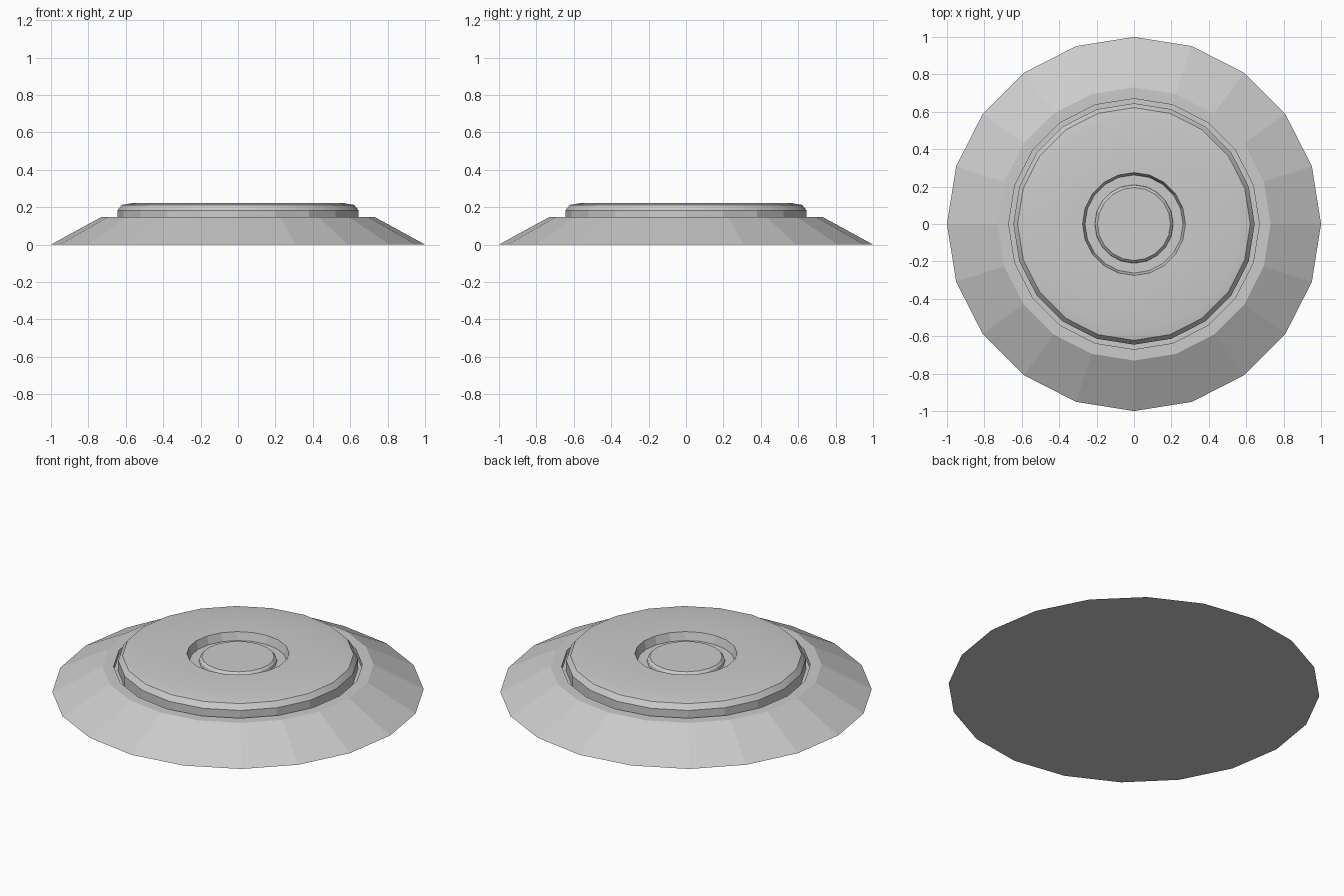
import bpy, bmesh
from math import cos, sin, pi, radians

if "Cube" in bpy.data.objects:
    bpy.data.objects.remove(bpy.data.objects["Cube"])

SIDES = 20


def lathe(name, profile, cap_start=False, cap_end=False, smooth=None):
    """Turn a (radius, height) profile about z with few sides."""
    bm = bmesh.new()
    rings = [[bm.verts.new((r * cos(2 * pi * i / SIDES), r * sin(2 * pi * i / SIDES), z))
              for i in range(SIDES)] for r, z in profile]
    for a, b in zip(rings, rings[1:]):
        for i in range(SIDES):
            j = (i + 1) % SIDES
            bm.faces.new((a[i], a[j], b[j], b[i]))
    if cap_start:
        bm.faces.new(rings[0][::-1])
    if cap_end:
        bm.faces.new(rings[-1])
    mesh = bpy.data.meshes.new(name)
    bm.to_mesh(mesh)
    bm.free()
    obj = bpy.data.objects.new(name, mesh)
    bpy.context.collection.objects.link(obj)
    if smooth:
        bpy.ops.object.select_all(action='DESELECT')
        obj.select_set(True)
        bpy.context.view_layer.objects.active = obj
        bpy.ops.object.shade_smooth_by_angle(angle=radians(smooth))
    return obj


# Sloping base with a flat lip and a narrow groove around the plate
lathe("base", [(1, 0), (0.73, 0.148), (0.67, 0.148), (0.67, 0.12), (0.645, 0.12)],
      cap_start=True)

# Raised plate with rounded rim and a recess in the middle
lathe("pressure_plate", [(0.645, 0.12), (0.645, 0.182), (0.622, 0.212), (0.565, 0.222),
                         (0.275, 0.222), (0.262, 0.175), (0.21, 0.175)], smooth=17)

# Round button sitting in the recess
lathe("centre_button", [(0.21, 0.175), (0.207, 0.19), (0.195, 0.202)], cap_end=True)
